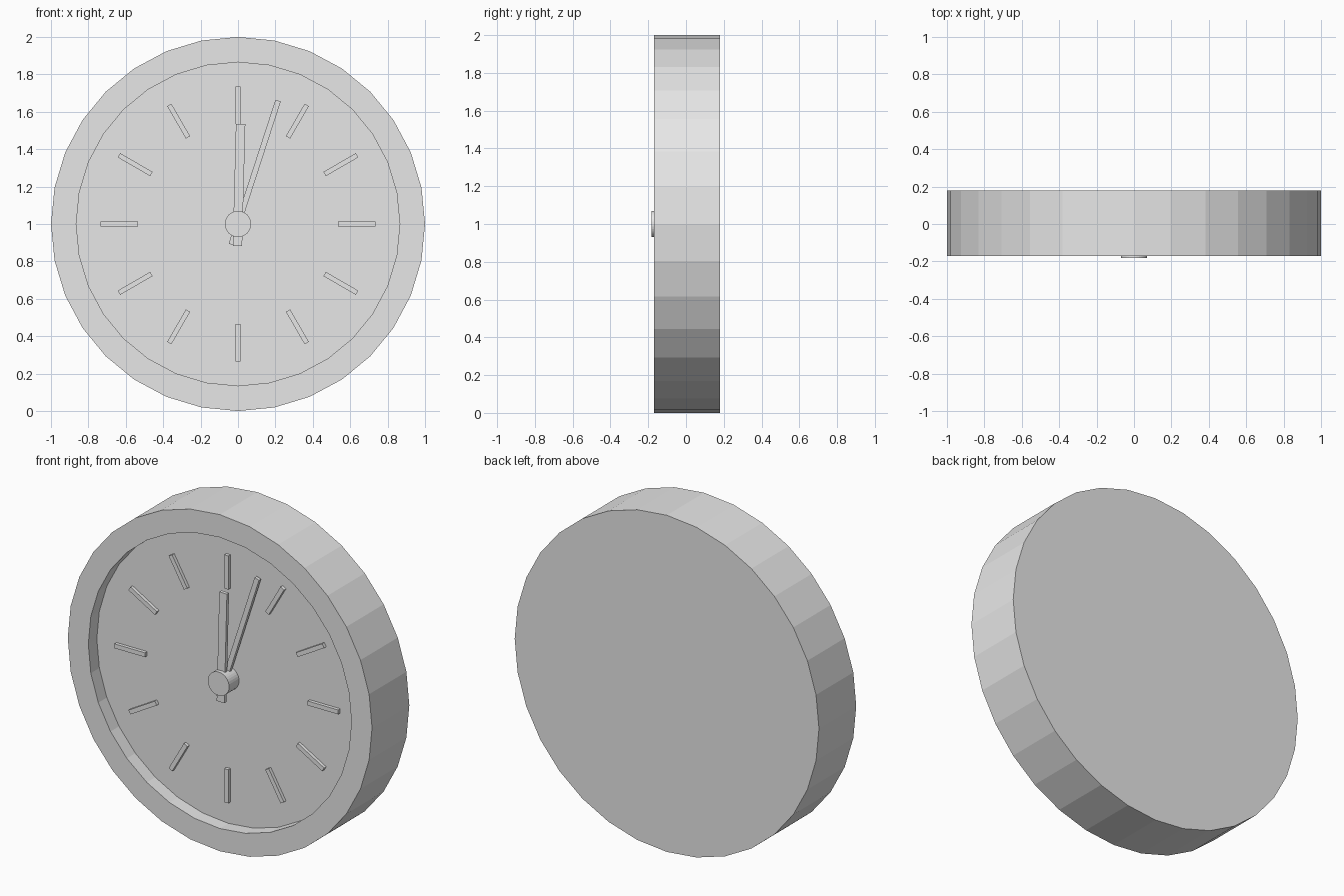
import bpy, bmesh, math
from mathutils import Matrix, Vector

if "Cube" in bpy.data.objects:
    bpy.data.objects.remove(bpy.data.objects["Cube"])

CENTRE = Vector((0, 0, 1))
SIDES = 32
FACE_Y = -0.09

grey = bpy.data.materials.new("light grey")
grey.diffuse_color = (0.8, 0.8, 0.8, 1)
grey.use_nodes = True
grey.node_tree.nodes["Principled BSDF"].inputs["Base Color"].default_value = grey.diffuse_color


def finish(name, bm):
    bmesh.ops.recalc_face_normals(bm, faces=bm.faces)
    mesh = bpy.data.meshes.new(name)
    bm.to_mesh(mesh)
    bm.free()
    mesh.materials.append(grey)
    obj = bpy.data.objects.new(name, mesh)
    obj.location = CENTRE
    bpy.context.collection.objects.link(obj)
    return obj


def turned(name, profile, sides=SIDES):
    """Rings of (radius, y) around the clock axis, capped at both ends."""
    bm = bmesh.new()
    rings = []
    for r, y in profile:
        angles = [2 * math.pi * i / sides for i in range(sides)]
        rings.append([bm.verts.new((r * math.sin(a), y, r * math.cos(a))) for a in angles])
    for a, b in zip(rings, rings[1:]):
        for i in range(sides):
            j = (i + 1) % sides
            bm.faces.new((a[i], a[j], b[j], b[i]))
    bm.faces.new(rings[0])
    bm.faces.new(rings[-1])
    return finish(name, bm)


def bar(name, angle, inner, outer, width, front, back):
    """Flat bar along a clock direction, angle in degrees clockwise from twelve."""
    bm = bmesh.new()
    bmesh.ops.create_cube(bm, size=1)
    bmesh.ops.scale(bm, vec=(width, back - front, outer - inner), verts=bm.verts)
    bmesh.ops.translate(bm, vec=(0, (front + back) / 2, (inner + outer) / 2), verts=bm.verts)
    bmesh.ops.rotate(bm, cent=(0, 0, 0), verts=bm.verts,
                     matrix=Matrix.Rotation(math.radians(angle), 3, 'Y'))
    return finish(name, bm)


# Case with raised rim and recessed dial
turned("clock_case", [(1, 0.18), (1, -0.17), (0.865, -0.17), (0.865, FACE_Y)])

# Hour markers
for h in range(12):
    bar(f"hour_marker_{h + 1}", 30 * (h + 1), 0.535, 0.735, 0.026, FACE_Y - 0.02, FACE_Y + 0.005)

# Hands, showing three minutes past twelve
bar("minute_hand", 18, -0.115, 0.694, 0.03, -0.13, -0.11)
bar("hour_hand", 1.5, -0.118, 0.535, 0.05, -0.16, -0.14)

# Centre hub
turned("centre_hub", [(0.07, FACE_Y + 0.005), (0.07, -0.183)])
